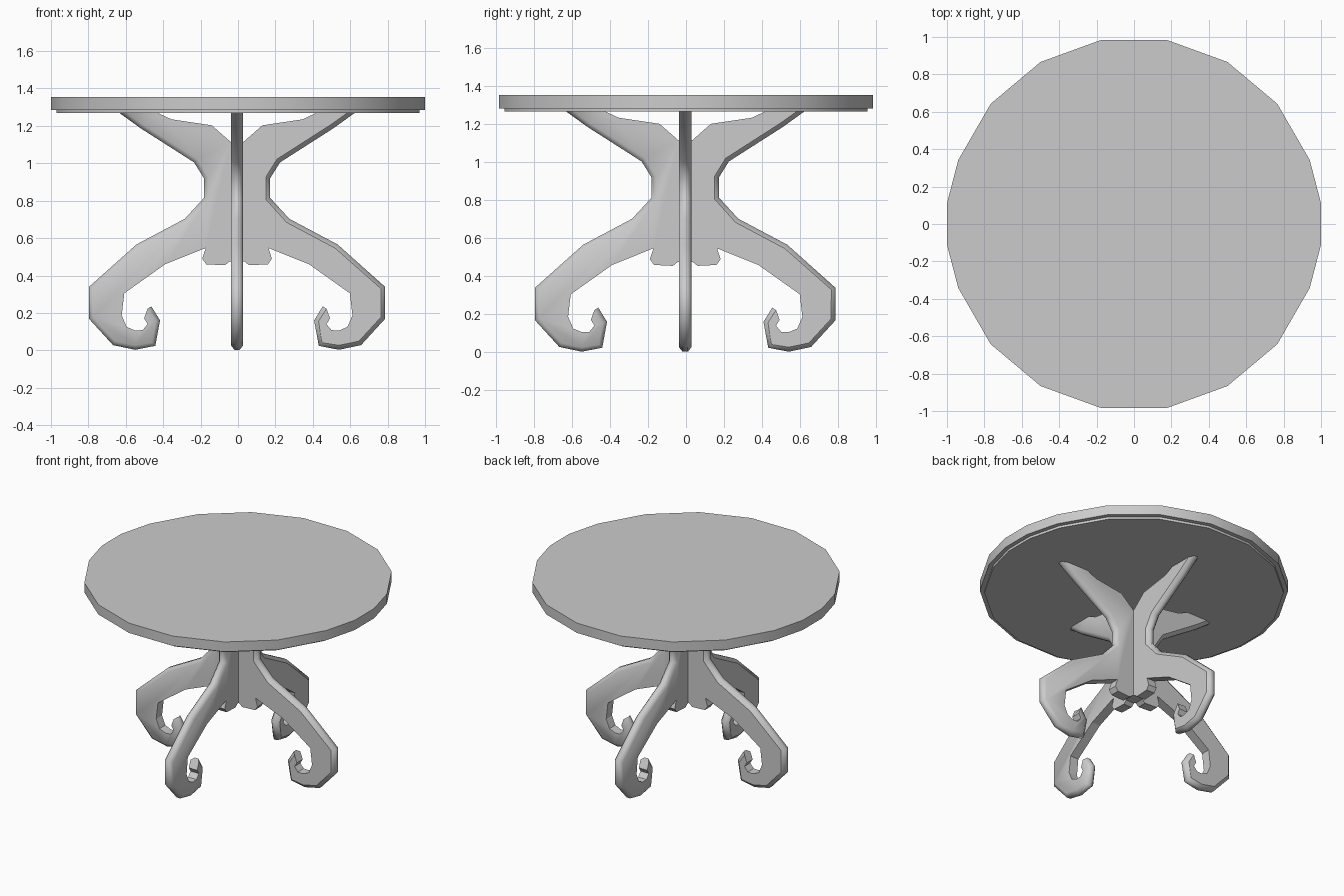
import bpy, bmesh, math
from mathutils import Matrix, Vector

if "Cube" in bpy.data.objects:
    bpy.data.objects.remove(bpy.data.objects["Cube"])


def make_object(name, bm):
    bmesh.ops.recalc_face_normals(bm, faces=bm.faces)
    me = bpy.data.meshes.new(name)
    bm.to_mesh(me)
    bm.free()
    ob = bpy.data.objects.new(name, me)
    bpy.context.collection.objects.link(ob)
    return ob


def slab(name, scale, z0, z1):
    # 18-sided disc whose left and right corners are cut to short flats
    pts = []
    for k in range(18):
        a = math.radians(20 * k)
        x, y = math.cos(a), math.sin(a)
        if k in (0, 9):
            s = 1 if k == 0 else -1
            pts += [(x, -0.11 * s), (x, 0.11 * s)]
        else:
            pts.append((x, y))
    bm = bmesh.new()
    face = bm.faces.new([bm.verts.new((x * scale, y * scale, z0)) for x, y in pts])
    ext = bmesh.ops.extrude_face_region(bm, geom=[face])
    top = [v for v in ext["geom"] if isinstance(v, bmesh.types.BMVert)]
    bmesh.ops.translate(bm, verts=top, vec=(0, 0, z1 - z0))
    if face.is_valid and len(bm.faces) < len(pts) + 2:
        bmesh.ops.holes_fill(bm, edges=bm.edges)
    ob = make_object(name, bm)
    for p in ob.data.polygons:
        p.use_smooth = abs(p.normal.z) < 0.5
    return ob


# Tabletop and the thin lip beneath it
slab("tabletop", 1.0, 1.285, 1.355)
slab("tabletop_lip", 0.97, 1.268, 1.286)

# Leg profile: bevelled outer edge (top to claw tip), then plain inner edge
OUTER = [(.63, 1.27), (.515, 1.187), (.23, 1.005), (.177, .92), (.177, .815),
         (.28, .703), (.538, .566), (.791, .34), (.791, .168), (.663, .028),
         (.545, .003), (.437, .024), (.412, .16), (.458, .235)]
INNER = [(.497, .171), (.478, .14), (.505, .108), (.545, .106), (.59, .125),
         (.617, .187), (.603, .305), (.385, .46), (.168, .547), (.186, .49),
         (.165, .46), (.065, .455), (.04, .475), (0, .475), (0, 1.085),
         (.035, 1.115), (.135, 1.203), (.35, 1.235), (.425, 1.27)]
HALF, RIM, INSET = 0.033, 0.014, 0.024


def inset_chain(pts, d):
    out = []
    for i, p in enumerate(pts):
        n = Vector((0, 0))
        for a, b in ((i - 1, i), (i, i + 1)):
            if a >= 0 and b < len(pts):
                e = (Vector(pts[b]) - Vector(pts[a])).normalized()
                n += Vector((e.y, -e.x))
        out.append(Vector(p) + n.normalized() * d)
    out[0] = Vector((pts[0][0] - 0.04, pts[0][1]))
    return out


def leg(name, angle):
    bm = bmesh.new()

    def row(pts, y):
        return [bm.verts.new((p[0], y, p[1])) for p in pts]

    shrunk = inset_chain(OUTER, INSET)
    rows = [row(shrunk, -HALF), row(OUTER, -RIM), row(OUTER, RIM), row(shrunk, HALF)]
    in0, in1 = row(INNER, -HALF), row(INNER, HALF)
    flat = [bm.faces.new(rows[0] + in0)]
    bm.faces.new(rows[3] + in1)
    for a, b in zip(rows, rows[1:]):
        for i in range(len(OUTER) - 1):
            bm.faces.new((a[i], a[i + 1], b[i + 1], b[i]))
    for i in range(len(INNER) - 1):
        flat.append(bm.faces.new((in0[i], in0[i + 1], in1[i + 1], in1[i])))
    # end faces at the claw tip and under the tabletop
    for k, j in ((-1, 0), (0, -1)):
        flat.append(bm.faces.new([r[k] for r in rows] + [in1[j], in0[j]]))
    for f in bm.faces:
        f.smooth = f not in flat
    bm.transform(Matrix.Translation((-.005, -.004, 0)) @ Matrix.Rotation(angle, 4, 'Z'))
    return make_object(name, bm)


# Four scrolled legs meeting at the centre
for i, side in enumerate(("right", "back", "left", "front")):
    leg(side + "_leg", math.radians(90 * i))
